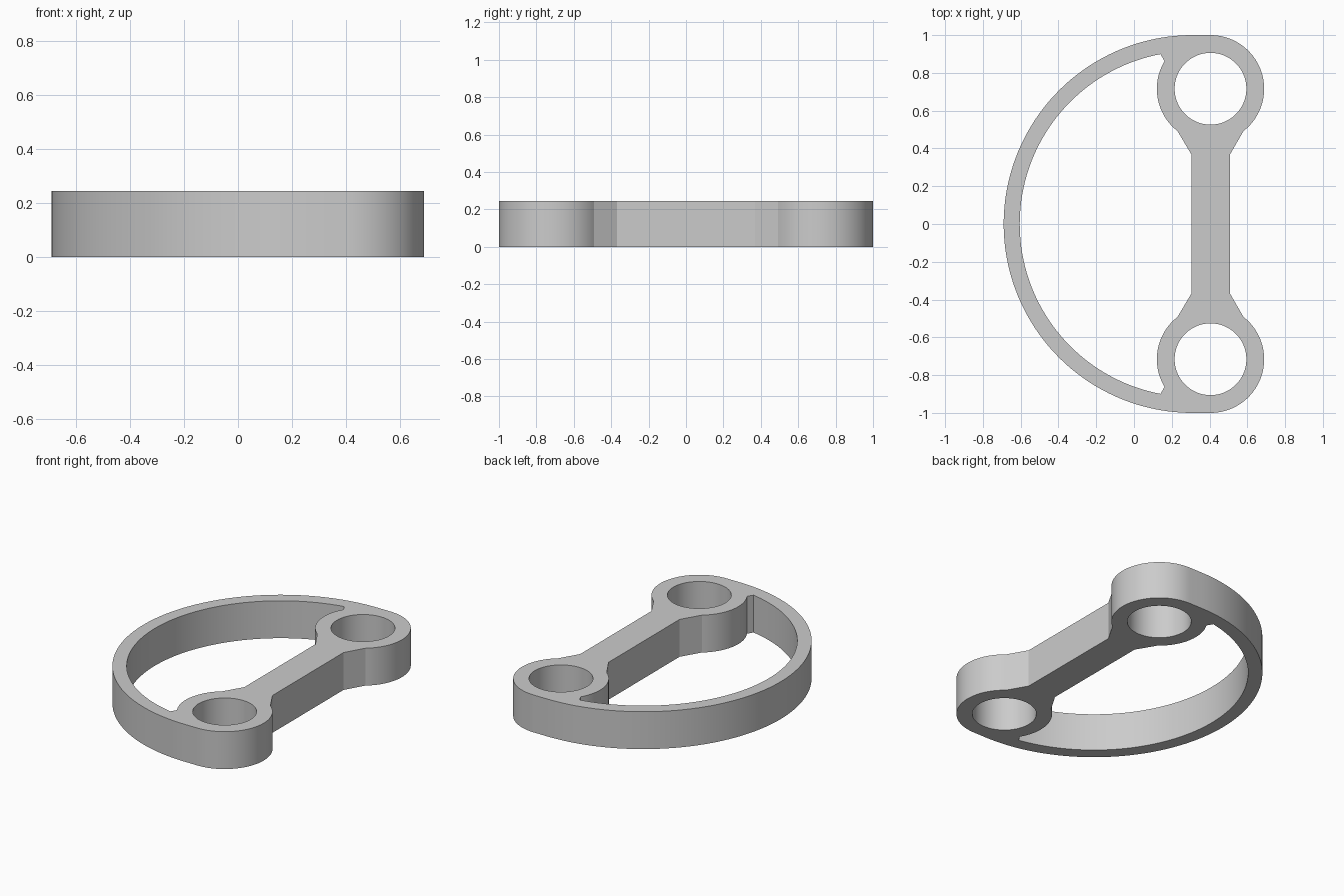
import bpy
import bmesh
from math import cos, sin, radians

cube = bpy.data.objects.get("Cube")
if cube:
    bpy.data.objects.remove(cube, do_unlink=True)

HEIGHT = 0.245
RING = (0.31, 0.0)        # centre of the curved bow
BOSS = (0.405, 0.716)     # centre of each round end
BOSS_R, HOLE_R = 0.284, 0.19
OUTER_R, INNER_R = 1.0, 0.915


def arc(centre, radius, start, end, steps):
    """Points along an arc, angles in degrees."""
    angles = [radians(start + (end - start) * i / steps) for i in range(steps + 1)]
    return [(centre[0] + radius * cos(a), centre[1] + radius * sin(a)) for a in angles]


def mirrored(half):
    """Close a half outline (y > 0) with its reflection across the x axis."""
    return half + [(x, -y) for x, y in reversed(half) if abs(y) > 1e-5]


# Outer outline: shank edge, taper, round end, bow
outer = mirrored([(0.508, 0.368)]
                 + arc(BOSS, BOSS_R, -52, 90, 40)
                 + arc(RING, OUTER_R, 90, 180, 48))

# D-shaped opening: shank edge, taper, round end, notch, bow
opening = mirrored([(0.304, 0.368)]
                   + arc(BOSS, BOSS_R, 232, 149, 24)
                   + arc(RING, INNER_R, 100.7, 180, 44))

# Bores through both round ends
bores = [arc((BOSS[0], side * BOSS[1]), HOLE_R, 0, 360, 64)[:-1] for side in (1, -1)]
loops = [outer, opening] + bores

bm = bmesh.new()
levels = []
for z in (0, HEIGHT):
    rings = [[bm.verts.new((x, y, z)) for x, y in pts] for pts in loops]
    edges = [bm.edges.new((ring[i - 1], ring[i])) for ring in rings for i in range(len(ring))]
    bmesh.ops.triangle_fill(bm, use_beauty=True, edges=edges, normal=(0, 0, 1))
    levels.append(rings)

# Upright walls joining the two flat faces
for low, high in zip(*levels):
    for i in range(len(low)):
        bm.faces.new((low[i - 1], low[i], high[i], high[i - 1]))
bmesh.ops.recalc_face_normals(bm, faces=bm.faces)

mesh = bpy.data.meshes.new("bow_frame")
bm.to_mesh(mesh)
bm.free()
frame = bpy.data.objects.new("bow_frame", mesh)
bpy.context.collection.objects.link(frame)

grey = bpy.data.materials.new("plain grey")
grey.use_nodes = True
colour = (0.6, 0.6, 0.6, 1)
grey.diffuse_color = colour
grey.node_tree.nodes["Principled BSDF"].inputs["Base Color"].default_value = colour
mesh.materials.append(grey)

bpy.ops.object.select_all(action="DESELECT")
frame.select_set(True)
bpy.context.view_layer.objects.active = frame
bpy.ops.object.shade_smooth_by_angle(angle=radians(15))
